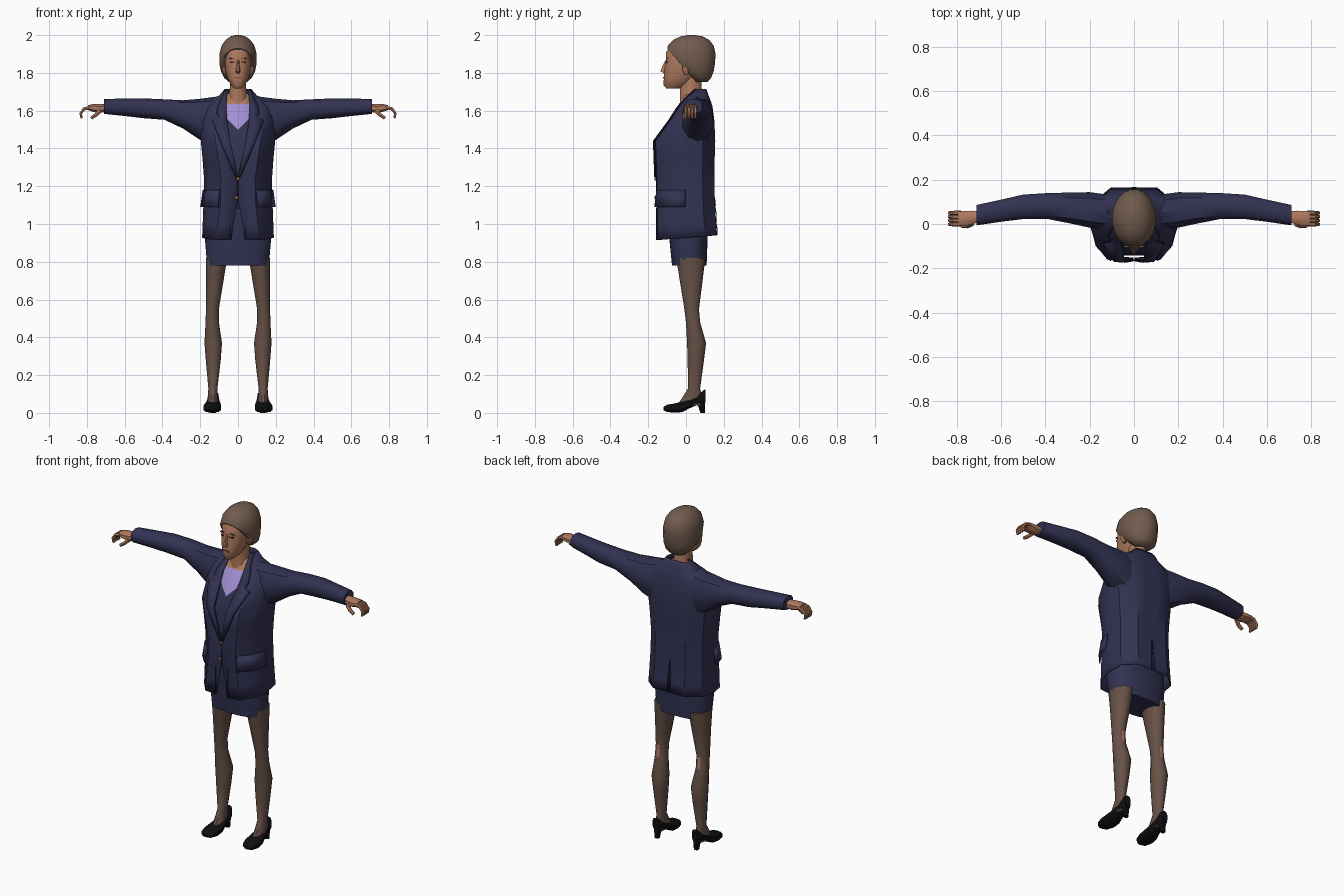
import bpy, bmesh, math
from mathutils import Vector

if "Cube" in bpy.data.objects:
    bpy.data.objects.remove(bpy.data.objects["Cube"])


def mat(name, r, g, b):
    m = bpy.data.materials.new(name)
    m.diffuse_color = (r, g, b, 1)
    m.use_nodes = True
    m.node_tree.nodes["Principled BSDF"].inputs["Base Color"].default_value = m.diffuse_color
    return m


NAVY = mat("navy cloth", 0.032, 0.032, 0.086)
SEAM = mat("dark seam", 0.012, 0.012, 0.034)
SKIN = mat("skin", 0.42, 0.19, 0.11)
HAIR = mat("brown hair", 0.165, 0.105, 0.075)
STOCKING = mat("brown stocking", 0.135, 0.083, 0.062)
LILAC = mat("lilac blouse", 0.36, 0.28, 0.66)
BLACK = mat("black leather", 0.005, 0.005, 0.006)
BUTTON = mat("copper button", 0.42, 0.16, 0.06)
LIP = mat("lip red", 0.26, 0.09, 0.07)
EYE = mat("dark eye", 0.06, 0.032, 0.025)


def finish(name, bm, mats, angle=40, thick=0):
    bmesh.ops.recalc_face_normals(bm, faces=bm.faces[:])
    me = bpy.data.meshes.new(name)
    bm.to_mesh(me)
    bm.free()
    ob = bpy.data.objects.new(name, me)
    bpy.context.collection.objects.link(ob)
    for m in mats:
        me.materials.append(m)
    bpy.ops.object.select_all(action='DESELECT')
    ob.select_set(True)
    bpy.context.view_layer.objects.active = ob
    bpy.ops.object.shade_smooth_by_angle(angle=math.radians(angle))
    if thick:
        s = ob.modifiers.new("thickness", 'SOLIDIFY')
        s.thickness = thick
    return ob


def loft_mesh(rings, closed=True, side=1):
    """Skin a list of equal-length point rings; closed rings get end caps."""
    bm = bmesh.new()
    rows = [[bm.verts.new((p[0] * side, p[1], p[2])) for p in r] for r in rings]
    n = len(rows[0])
    for a, b in zip(rows, rows[1:]):
        for i in range(n if closed else n - 1):
            j = (i + 1) % n
            bm.faces.new((a[i], a[j], b[j], b[i]))
    if closed:
        bm.faces.new(rows[0])
        bm.faces.new(rows[-1])
    return bm


def loft(name, rings, m, closed=True, side=1, angle=40, thick=0):
    return finish(name, loft_mesh(rings, closed, side), [m], angle, thick)


def oval(n, a0, a1, b0, b1, power=1.0):
    """Oval filling the box a0..a1 by b0..b1; power below 1 squares it."""
    pts = []
    for i in range(n):
        t = 2 * math.pi * (i + 0.5) / n
        c, s = math.cos(t), math.sin(t)
        c, s = (math.copysign(abs(v) ** power, v) for v in (c, s))
        pts.append(((a0 + a1) / 2 + c * (a1 - a0) / 2, (b0 + b1) / 2 + s * (b1 - b0) / 2))
    return pts


def level(n, z, x0, x1, y0, y1, power=1.0):
    return [(x, y, z) for x, y in oval(n, x0, x1, y0, y1, power)]


def body(n, z, w, y0, y1, power=1.0):
    return level(n, z, -w, w, y0, y1, power)


def box(name, m, c, size):
    bm = bmesh.new()
    bmesh.ops.create_cube(bm, size=1)
    for v in bm.verts:
        v.co = Vector([v.co[i] * size[i] + c[i] for i in range(3)])
    return finish(name, bm, [m])


# Jacket: open at the front; z, half width, front y, back y, half gap
JACKET = [(0.915, .19, -.155, .165, .035), (1.0, .187, -.156, .16, .024), (1.11, .183, -.157, .153, .003),
          (1.24, .18, -.159, .15, .002), (1.35, .188, -.163, .152, .024), (1.44, .197, -.166, .155, .043),
          (1.55, .2, -.085, .15, .06), (1.62, .185, -.04, .14, .064), (1.655, .15, -.01, .13, .064),
          (1.68, .1, .015, .12, .06), (1.715, .07, .055, .108, .05)]


def jacket_ring(z, w, f, b, g):
    d = b - f
    half = [(g, f), (g + (w - g) * .5, f + .015 * d), (g + (w - g) * .85, f + .22 * d), (w, f + .5 * d),
            (w * .95, f + .8 * d), (w * .55, b), (w * .2, b)]
    hem = lambda y: z + (.025 * (y - f) / d if z < .95 else 0)
    return [(x, y, hem(y)) for x, y in half] + [(-x, y, hem(y)) for x, y in reversed(half)]


loft("jacket", [jacket_ring(*r) for r in JACKET], NAVY, closed=False, thick=.006)


def front_y(z):
    for a, b in zip(JACKET, JACKET[1:]):
        if a[0] <= z <= b[0]:
            return a[2] + (b[2] - a[2]) * (z - a[0]) / (b[0] - a[0])
    return JACKET[-1][2]


# Lapels with a dark edge beneath; z, inner x, outer x
LAPEL = [(1.25, .002, .01), (1.35, .022, .055), (1.44, .041, .09), (1.55, .058, .135), (1.565, .058, .1),
         (1.59, .06, .11), (1.62, .062, .105), (1.68, .058, .078), (1.715, .048, .066)]
for side, tag in ((1, "left"), (-1, "right")):
    for part, m, grow, off in (("lapel", NAVY, 0, .009), ("lapel_edge", SEAM, .004, .005)):
        rows = [[(a, front_y(z) - off, z), (b + grow, front_y(z) - off + .004, z)] for z, a, b in LAPEL]
        loft(tag + "_" + part, rows, m, closed=False, side=side, thick=.003)
    # Pocket flap wrapping round the hip
    loft(tag + "_pocket_flap", [[(x * k, y * k, z) for x, y in ((.1, -.157), (.159, -.092), (.187, -.005))]
                                for z, k in ((1.18, 1.0), (1.09, 1.07))], NAVY, closed=False, side=side, thick=.006)
    box(tag + "_hem_seam", SEAM, (side * .04, -.158, 1.0), (.003, .004, .17)).rotation_euler = (0, 0, 0)

# Buttons and rear vent
for i, (x, z) in enumerate(((0, 1.24), (-.008, 1.14))):
    bm = bmesh.new()
    bmesh.ops.create_cone(bm, cap_ends=True, segments=8, radius1=.01, radius2=.008, depth=.008)
    for v in bm.verts:
        v.co = Vector((x + v.co.x, -.163 - v.co.z, z + v.co.y))
    finish("button_%d" % (i + 1), bm, [BUTTON])
loft("back_vent", [[(-.012, .168, .943), (.012, .168, .943)], [(-.002, .156, 1.13), (.002, .156, 1.13)]],
     SEAM, closed=False, thick=.003)

# Vest with the blouse and bare neckline cut into its surface
bm = loft_mesh([body(16, z, w, f, b, .8) for z, w, f, b in (
    (1.08, .15, -.13, .12), (1.24, .15, -.145, .12), (1.44, .15, -.138, .12), (1.5, .14, -.115, .12),
    (1.6, .11, -.062, .11), (1.64, .09, -.035, .105), (1.69, .055, -.01, .09))])
for co, no in (((0, 0, 1.5), (-1, 0, 1)), ((0, 0, 1.5), (1, 0, 1)), ((0, 0, 1.635), (0, 0, 1)), ((0, 0, 0), (1, 0, 0))):
    bmesh.ops.bisect_plane(bm, geom=bm.verts[:] + bm.edges[:] + bm.faces[:], plane_co=co, plane_no=no)
for f in bm.faces:
    c = f.calc_center_median()
    if c.z > 1.635:
        f.material_index = 2
    elif c.z > 1.5 + abs(c.x) and c.y < 0:
        f.material_index = 1
finish("vest_and_blouse", bm, [NAVY, LILAC, SKIN])

# Skirt
loft("skirt", [body(20, z, w, f, b, .8) for z, w, f, b in (
    (.78, .165, -.075, .11), (.91, .176, -.088, .115), (1.08, .168, -.1, .115), (1.2, .15, -.1, .11))], NAVY)

# Neck and face
loft("neck", [body(12, z, w, f, b) for z, w, f, b in (
    (1.62, .065, -.035, .1), (1.68, .05, -.035, .09), (1.72, .045, -.035, .085), (1.8, .045, -.03, .08))], SKIN)
loft("face", [body(16, z, w, f, b, .9) for z, w, f, b in (
    (1.718, .022, -.105, -.03), (1.735, .038, -.12, .02), (1.77, .055, -.119, .05), (1.81, .066, -.116, .08),
    (1.86, .071, -.108, .08), (1.91, .068, -.107, .08), (1.95, .05, -.08, .06))], SKIN)
loft("nose", [[(-w, -.1, z), (-w * .4, y, z), (w * .4, y, z), (w, -.1, z)] for z, w, y in (
    (1.798, .014, -.118), (1.808, .017, -.136), (1.835, .011, -.125), (1.868, .008, -.109))], SKIN)
box("mouth", LIP, (0, -.116, 1.774), (.038, .009, .01))
for side, tag in ((1, "left"), (-1, "right")):
    box(tag + "_eye", EYE, (side * .029, -.102, 1.857), (.022, .009, .007))
    box(tag + "_eyebrow", HAIR, (side * .03, -.102, 1.876), (.028, .009, .006))
    loft(tag + "_ear", [level(8, z, .06, x, a, b) for z, x, a, b in (
        (1.79, .078, -.008, .012), (1.815, .09, -.02, .02), (1.845, .088, -.018, .02))], SKIN, side=side)

# Hair: rounded cap cut away in front of the face
bm = loft_mesh([body(20, z, w, f, b) for z, w, f, b in (
    (1.752, .05, .04, .115), (1.775, .075, .015, .135), (1.81, .092, -.05, .148), (1.85, .1, -.098, .155),
    (1.9, .1, -.108, .158), (1.945, .088, -.097, .148), (1.975, .066, -.068, .123), (1.993, .04, -.03, .09),
    (2.0, .015, .01, .05))])
bmesh.ops.bisect_plane(bm, geom=bm.verts[:] + bm.edges[:] + bm.faces[:], plane_co=(0, -.1, 1.93),
                       plane_no=(0, -.15, -.13), clear_outer=True)
bmesh.ops.holes_fill(bm, edges=[e for e in bm.edges if e.is_boundary])
finish("hair", bm, [HAIR], 50)


def tube(path, r):
    """Rings of radius r around a path bending in the xz plane."""
    rings = []
    for i, p in enumerate(path):
        d = Vector(path[min(i + 1, len(path) - 1)]) - Vector(path[max(i - 1, 0)])
        d.normalize()
        u = Vector((-d.z, 0, d.x)).normalized()
        v = d.cross(u)
        k = r * (1 - .12 * i)
        rings.append([Vector(p) + u * a + v * b for a, b in oval(6, -k, k, -k, k)])
    return rings


for side, tag in ((1, "left"), (-1, "right")):
    # Sleeve, palm, fingers and thumb; x, front y, back y, bottom z, top z
    across = lambda n, rows: [[(x, y, z) for y, z in oval(n, a, b, c, d, .85)] for x, a, b, c, d in rows]
    loft(tag + "_sleeve", across(10, (
        (.11, -.03, .135, 1.40, 1.675), (.2, -.02, .147, 1.445, 1.663), (.29, 0, .145, 1.505, 1.655),
        (.39, .02, .142, 1.552, 1.66), (.5, .02, .135, 1.56, 1.665), (.6, .008, .112, 1.572, 1.664),
        (.71, -.008, .088, 1.583, 1.662))), NAVY, side=side)
    loft(tag + "_palm", across(8, (
        (.69, .01, .06, 1.595, 1.637), (.735, -.005, .062, 1.585, 1.637), (.765, -.012, .062, 1.592, 1.637),
        (.795, -.008, .058, 1.602, 1.63))), SKIN, side=side)
    for i in range(4):
        y = -.001 + i * .017
        loft("%s_finger_%d" % (tag, i + 1), tube(
            [(.782, y, 1.617), (.815, y, 1.61), (.833, y, 1.585), (.828, y, 1.56)], .011), SKIN, side=side)
    loft(tag + "_thumb", tube(
        [(.73, .002, 1.6), (.752, -.008, 1.578), (.778, -.008, 1.56)], .013), SKIN, side=side)

    # Stockinged leg with a bare patch behind the knee
    bm = loft_mesh([level(12, *r) for r in (
        (.82, .055, .172, -.055, .105), (.7, .075, .17, -.035, .09), (.55, .1, .171, -.01, .07),
        (.48, .1, .173, -.002, .076), (.37, .083, .179, .004, .108), (.28, .09, .172, .007, .097),
        (.13, .108, .158, .01, .076), (.08, .106, .16, -.022, .088), (.04, .1, .164, -.05, .09))], side=side)
    bm.normal_update()
    for f in bm.faces:
        c = f.calc_center_median()
        if .48 < c.z < .55 and c.y > .06 and abs(abs(c.x) - .136) < .012:
            f.material_index = 1
    finish(tag + "_leg", bm, [STOCKING, SKIN])

    # Court shoe; y, centre x, half width, bottom z, top z
    loft(tag + "_shoe", [[(x, y, z) for x, z in oval(10, c - w, c + w, a, b, .7)] for y, c, w, a, b in (
        (-.118, .14, .016, .014, .032), (-.1, .138, .036, .005, .043), (-.06, .136, .048, .001, .05),
        (-.02, .134, .046, .004, .06), (.02, .132, .037, .025, .072), (.06, .131, .031, .042, .09),
        (.09, .131, .029, .05, .118), (.104, .131, .02, .055, .125))], BLACK, side=side)
    loft(tag + "_heel", [level(8, z, .131 - w, .131 + w, a, b, .7) for z, w, a, b in (
        (0, .014, .075, .1), (.03, .017, .066, .101), (.065, .025, .045, .103))], BLACK, side=side)
